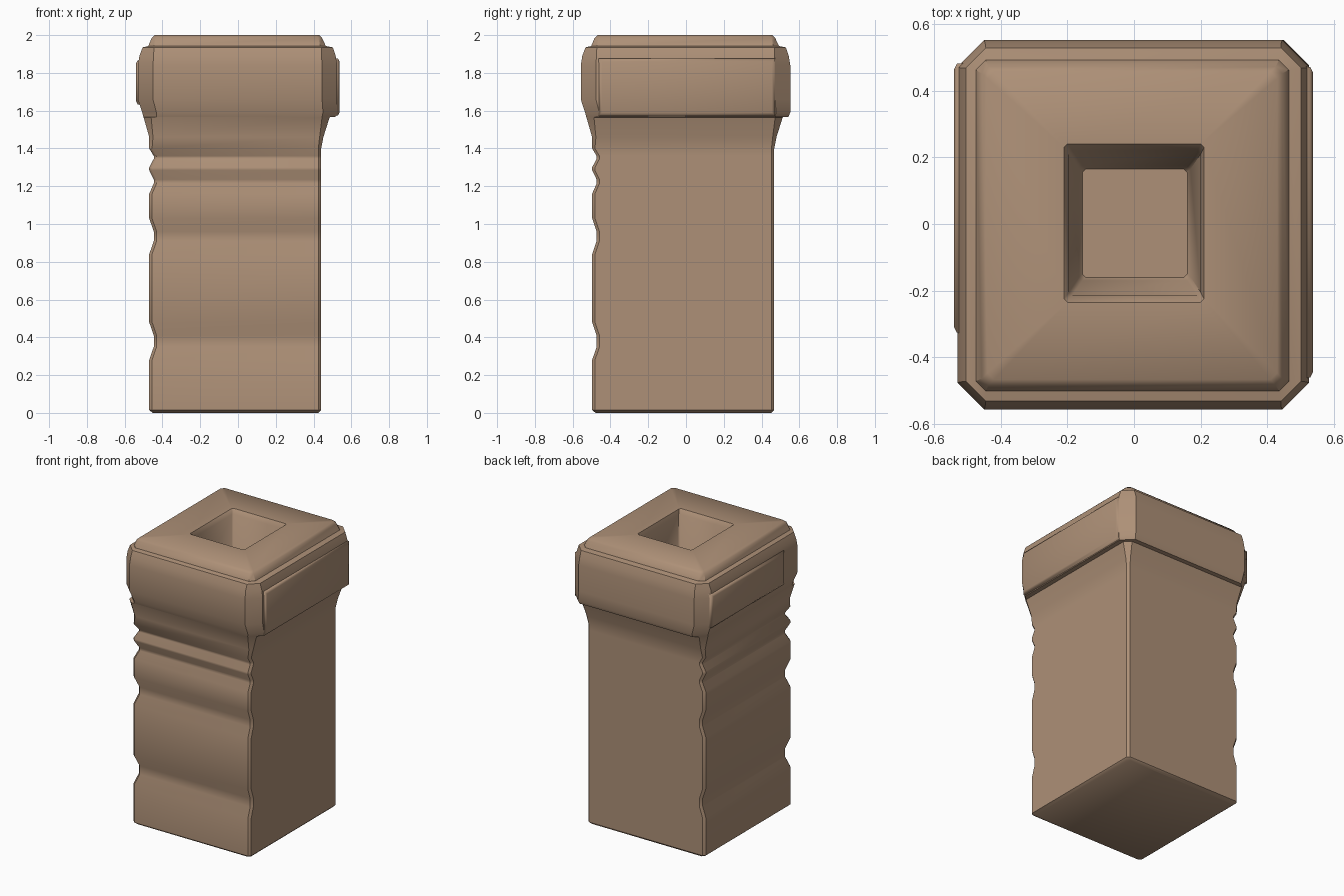
import bpy
import bmesh
import math

cube = bpy.data.objects.get("Cube")
if cube:
    bpy.data.objects.remove(cube, do_unlink=True)

# One warm stone colour
CLAY = (0.42, 0.28, 0.185, 1)
clay = bpy.data.materials.new("warm clay")
clay.use_nodes = True
clay.diffuse_color = CLAY
clay.node_tree.nodes["Principled BSDF"].inputs["Base Color"].default_value = CLAY


def finish(name, bm, angle=40):
    bmesh.ops.recalc_face_normals(bm, faces=bm.faces)
    mesh = bpy.data.meshes.new(name)
    bm.to_mesh(mesh)
    bm.free()
    mesh.materials.append(clay)
    obj = bpy.data.objects.new(name, mesh)
    bpy.context.collection.objects.link(obj)
    bpy.ops.object.select_all(action='DESELECT')
    obj.select_set(True)
    bpy.context.view_layer.objects.active = obj
    bpy.ops.object.shade_smooth_by_angle(angle=math.radians(angle))
    return obj


def ring(bm, z, x0, x1, y0, y1, cut):
    """Rectangle with cut corners, counter-clockwise."""
    c = cut
    pts = [(x0 + c, y0), (x1 - c, y0), (x1, y0 + c), (x1, y1 - c),
           (x1 - c, y1), (x0 + c, y1), (x0, y1 - c), (x0, y0 + c)]
    return [bm.verts.new((x, y, z)) for x, y in pts]


def bridge(bm, a, b):
    for i in range(len(a)):
        j = (i + 1) % len(a)
        bm.faces.new((a[i], a[j], b[j], b[i]))


# Levels: height, reach of grooved sides, reach of plain sides, corner cut
GROOVED, PLAIN, DEPTH = 0.47, 0.44, 0.024
levels = [(0, 0.452, 0.425, 0.015), (0.015, GROOVED, PLAIN, 0.015)]
for low, a, b, high in [(0.28, 0.35, 0.41, 0.48), (0.84, 0.91, 0.96, 1.03),
                        (1.16, 1.215, 1.235, 1.285), (1.3, 1.345, 1.36, 1.4)]:
    levels += [(low, GROOVED, PLAIN, 0.015), (a, GROOVED - DEPTH, PLAIN, 0.015),
               (b, GROOVED - DEPTH, PLAIN, 0.015), (high, GROOVED, PLAIN, 0.015)]
# Flare, ledge under the plain sides, cap and raised top
levels += [(1.46, 0.47, 0.452, 0.02), (1.565, 0.5, 0.485, 0.04),
           (1.567, 0.501, 0.515, 0.07), (1.59, 0.507, 0.525, 0.075),
           (1.66, 0.53, 0.525, 0.08), (1.84, 0.53, 0.525, 0.08),
           (1.89, 0.522, 0.517, 0.075), (1.935, 0.505, 0.502, 0.06),
           (1.942, 0.475, 0.465, 0.03), (1.985, 0.457, 0.445, 0.02),
           (2.0, 0.44, 0.43, 0.02)]
EXTRA = 0.027

bm = bmesh.new()
rings = [ring(bm, z, -g, p, -g - EXTRA, p + EXTRA, c) for z, g, p, c in levels]
bm.faces.new(rings[0][::-1])

# Tapered square well in the top
rings += [ring(bm, 2.0, -0.21, 0.21, -0.235, 0.24, 0.01),
          ring(bm, 1.97, -0.195, 0.2, -0.215, 0.22, 0.01),
          ring(bm, 1.64, -0.165, 0.17, -0.17, 0.175, 0.01),
          ring(bm, 1.62, -0.155, 0.16, -0.16, 0.165, 0.01)]
for lower, upper in zip(rings, rings[1:]):
    bridge(bm, lower, upper)
bm.faces.new(rings[-1])
finish("stone_post", bm)


# Shallow raised slabs on both sides of the cap
def slab(name, side, inner, outer, y0, y1, z0, z1):
    bm = bmesh.new()
    loops = []
    for x, inset in [(inner, 0), (outer - 0.008, 0.004), (outer, 0.02)]:
        a, b, c, d = y0 + inset, y1 - inset, z0 + inset, z1 - inset
        loops.append([bm.verts.new((side * x, y, z))
                      for y, z in [(a, c), (b, c), (b, d), (a, d)]])
    bridge(bm, loops[0], loops[1])
    bridge(bm, loops[1], loops[2])
    bm.faces.new(loops[0])
    bm.faces.new(loops[2])
    finish(name, bm, 60)


slab("left_cap_slab", 1, 0.5, 0.537, -0.465, 0.475, 1.57, 1.88)
slab("right_cap_slab", -1, 0.5, 0.54, -0.33, 0.485, 1.63, 1.87)
